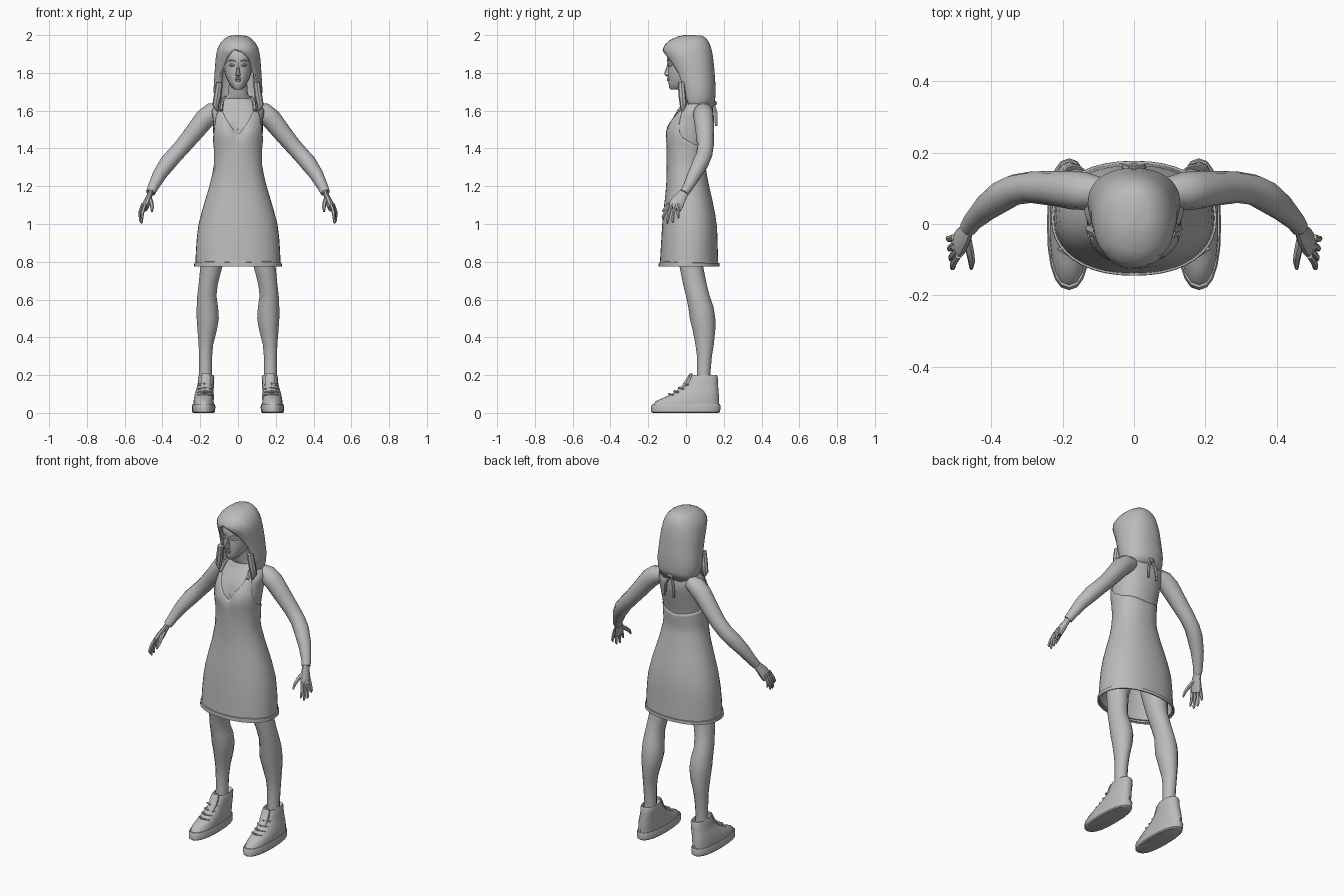
import bpy, bmesh, math
from mathutils import Vector

grey = bpy.data.materials.new("plain grey")
grey.diffuse_color = (0.5, 0.5, 0.5, 1)


def skin(name, rings, caps=(True, True), mirror=False, solid=0):
    """Join a list of closed point rings into one surface."""
    bm = bmesh.new()
    vs = [[bm.verts.new(p) for p in r] for r in rings]
    n = len(rings[0])
    for a, b in zip(vs, vs[1:]):
        for i in range(n):
            bm.faces.new((a[i], a[(i + 1) % n], b[(i + 1) % n], b[i]))
    if caps[0]:
        bm.faces.new(vs[0][::-1])
    if caps[1]:
        bm.faces.new(vs[-1])
    bmesh.ops.remove_doubles(bm, verts=bm.verts, dist=1e-5)
    bmesh.ops.recalc_face_normals(bm, faces=bm.faces)
    me = bpy.data.meshes.new(name)
    bm.to_mesh(me)
    bm.free()
    me.materials.append(grey)
    ob = bpy.data.objects.new(name, me)
    bpy.context.collection.objects.link(ob)
    if solid:
        m = ob.modifiers.new("thickness", 'SOLIDIFY')
        m.thickness, m.offset = solid, -1
    if mirror:
        ob.modifiers.new("mirror", 'MIRROR')
    return ob


def spow(v, e):
    return math.copysign(abs(v) ** e, v)


def oval(a, cx, rx, yf, yb, z, e=0.9):
    """Point on a flat oval; angle 0 faces the front."""
    return Vector((cx + rx * spow(math.sin(a), e),
                   (yf + yb) / 2 - (yb - yf) / 2 * spow(math.cos(a), e), z))


def angles(n):
    return [2 * math.pi * i / n for i in range(n)]


def loft(name, rows, n=16, e=0.9, **kw):
    """Rows of (z, centre x, half width, front y, back y)."""
    return skin(name, [[oval(a, cx, rx, yf, yb, z, e) for a in angles(n)]
                       for z, cx, rx, yf, yb in rows], **kw)


def tube(name, path, n=10, flat=1.0, **kw):
    """Round limb through (x, y, z, radius) points."""
    pts = [Vector(p[:3]) for p in path]
    rings = []
    for i, p in enumerate(pts):
        d = (pts[min(i + 1, len(pts) - 1)] - pts[max(i - 1, 0)]).normalized()
        u = d.cross(Vector((0, 1, 0))).normalized()
        v = d.cross(u)
        r = path[i][3]
        rings.append([p + u * r * flat * math.cos(a) + v * r * math.sin(a) for a in angles(n)])
    return skin(name, rings, **kw)


def sample(rows, z):
    """Interpolate a table whose first column rises."""
    if z <= rows[0][0]:
        return rows[0][1:]
    for a, b in zip(rows, rows[1:]):
        if z <= b[0]:
            f = (z - a[0]) / (b[0] - a[0])
            return [p + (q - p) * f for p, q in zip(a[1:], b[1:])]
    return rows[-1][1:]


# body profile: z, half width, front y, back y
BODY = [(0.78, .222, -.135, .167), (0.9, .217, -.128, .163), (1.0, .205, -.122, .16),
        (1.1, .178, -.112, .142), (1.2, .147, -.10, .118), (1.3, .124, -.098, .10),
        (1.4, .124, -.10, .105), (1.46, .13, -.112, .12), (1.5, .132, -.112, .13),
        (1.55, .132, -.085, .142), (1.6, .14, -.048, .145), (1.64, .115, -.018, .135),
        (1.665, .07, -.008, .12), (1.69, .052, -.02, .085), (1.75, .048, -.03, .075)]


def body(a, z, grow=0.0):
    rx, yf, yb = sample(BODY, z)
    p = oval(a, 0, rx + grow, yf - grow, yb + grow, z)
    if math.cos(a) > 0:  # hollow between the breasts
        p.y += .03 * math.exp(-((z - 1.5) / .06) ** 2 - (p.x / .035) ** 2)
    return p


# torso and neck
skin("torso", [[body(a, z) for a in angles(32)]
               for z in [1.3, 1.36, 1.4, 1.43, 1.46, 1.48, 1.5, 1.525, 1.55, 1.575, 1.6, 1.62, 1.64,
                         1.665, 1.69, 1.75]])

# halter dress: the top edge dips at the front, rises to the straps, and is low at the back
NECKLINE = [(0, 1.47), (.45, 1.56), (.68, 1.62), (.85, 1.6), (1.35, 1.46), (1.9, 1.42), (3.15, 1.395)]
hem_to_top = [0, .001, .03, .031, .12, .22, .33, .45, .56, .66, .74, .8, .84, .88, .91, .94, .97, 1]
rings = []
for t in hem_to_top:
    ring = []
    for a in angles(40):
        top = sample(NECKLINE, min(a, 2 * math.pi - a))[0]
        ring.append(body(a, .775 + t * (top - .775), .01 if t in (.001, .03) else .004))
    rings.append(ring)
skin("dress", rings, caps=(False, False), solid=.008)

# neck straps and tied ends
tube("neck_strap", [(.09, -.04, 1.6, .01), (.085, .0, 1.645, .009), (.07, .06, 1.672, .008),
                    (.04, .12, 1.665, .008), (0, .14, 1.645, .008)], 6, mirror=True)
tube("strap_knot", [(-.018, .148, 1.64, .008), (0, .15, 1.64, .014), (.018, .148, 1.64, .008)], 8)
tube("strap_end", [(.005, .148, 1.63, .006), (.025, .158, 1.59, .01), (.03, .16, 1.52, .008)], 6,
     flat=.7, mirror=True)

# arms
tube("arm", [(.09, .09, 1.605, .04), (.135, .092, 1.59, .053), (.175, .095, 1.558, .054),
             (.23, .10, 1.488, .049), (.29, .103, 1.415, .044), (.335, .096, 1.365, .043),
             (.37, .078, 1.325, .044), (.415, .045, 1.262, .037), (.45, .01, 1.195, .028),
             (.463, -.01, 1.165, .025)], 12, mirror=True)

# hands: palm, four fingers, thumb
tube("palm", [(.46, -.005, 1.175, .024), (.47, -.025, 1.145, .03), (.485, -.048, 1.11, .039),
              (.495, -.062, 1.082, .037)], 10, flat=.5, mirror=True)
for i, (y0, y1, z1) in enumerate([(-.09, -.122, 1.025), (-.073, -.098, 1.002),
                                  (-.055, -.07, 1.005), (-.037, -.04, 1.03)]):
    x = .492 + .004 * i
    tube("finger", [(x, y0, 1.105, .009), (x + .014, (y0 + y1) / 2 - .004, 1.06, .0095),
                    (x + .016, y1, z1 + .012, .008), (x + .013, y1, z1, .004)], 6, mirror=True)
tube("thumb", [(.468, -.035, 1.14, .012), (.46, -.075, 1.115, .012), (.455, -.105, 1.09, .01),
               (.456, -.125, 1.065, .005)], 6, mirror=True)

# legs
loft("leg", [(.16, .172, .035, .055, .13), (.22, .172, .034, .058, .13), (.3, .172, .036, .058, .137),
             (.36, .17, .039, .05, .147), (.44, .163, .053, .035, .155), (.5, .16, .06, .02, .155),
             (.56, .162, .058, .012, .146), (.62, .165, .052, 0, .125), (.68, .158, .052, -.015, .11),
             (.78, .14, .06, -.035, .09), (.88, .125, .072, -.05, .1), (1.0, .11, .08, -.06, .11)],
     14, e=1, mirror=True)

# shoes: sole, upper, tongue, laces
loft("sole", [(0, .182, .055, -.175, .172), (.006, .182, .061, -.184, .18), (.035, .182, .062, -.185, .184),
              (.046, .182, .058, -.178, .18)], 20, e=.85, mirror=True)
loft("shoe_upper", [(.04, .182, .055, -.175, .176), (.062, .182, .054, -.16, .176),
                    (.082, .18, .053, -.115, .175), (.105, .178, .05, -.065, .173),
                    (.13, .174, .046, -.028, .171), (.155, .17, .044, .0, .169),
                    (.19, .168, .043, .018, .168), (.2, .168, .039, .025, .163),
                    (.18, .17, .034, .05, .14)], 18, e=.85, mirror=True)
loft("shoe_tongue", [(.11, .175, .024, -.06, 0), (.15, .172, .026, -.018, .03), (.19, .17, .026, .008, .035),
                     (.208, .17, .02, .018, .035)], 10, mirror=True)
for y, z in [(-.09, .1), (-.062, .115), (-.036, .133), (-.012, .155)]:
    tube("lace", [(.142, y + .022, z - .006, .005), (.177, y, z, .006), (.212, y + .022, z - .006, .005)],
         6, mirror=True)

# head and face
loft("head", [(1.712, 0, .018, -.08, -.01), (1.722, 0, .032, -.09, .02), (1.745, 0, .048, -.092, .05),
              (1.768, 0, .06, -.094, .075), (1.79, 0, .068, -.095, .09), (1.82, 0, .074, -.095, .1),
              (1.845, 0, .077, -.094, .105), (1.87, 0, .078, -.101, .108), (1.91, 0, .075, -.095, .105),
              (1.95, 0, .055, -.06, .085), (1.965, 0, .02, -.02, .05)], 20, e=.95)
loft("nose", [(1.782, 0, .008, -.102, -.08), (1.79, 0, .014, -.114, -.08), (1.8, 0, .011, -.115, -.08),
              (1.83, 0, .007, -.103, -.08), (1.855, 0, .006, -.098, -.08)], 8)
for name, z, w in [("upper_lip", 1.77, .023), ("lower_lip", 1.761, .019)]:
    tube(name, [(-w, -.083, z, .002), (-w / 3, -.095, z, .006), (w / 3, -.095, z, .006),
                (w, -.083, z, .002)], 6)
tube("eye", [(.016, -.088, 1.839, .002), (.024, -.088, 1.841, .008), (.037, -.083, 1.842, .008),
             (.047, -.074, 1.841, .002)], 8, mirror=True)
tube("eyebrow", [(.014, -.098, 1.862, .003), (.035, -.09, 1.868, .004), (.053, -.076, 1.862, .002)],
     6, mirror=True)

# hair: a cap whose lower edge opens around the face, parted off centre
HAIR = [(1.59, .098, -.01, .135), (1.63, .12, -.03, .152), (1.7, .13, -.04, .158), (1.8, .124, -.068, .152),
        (1.87, .119, -.1, .145), (1.92, .112, -.125, .137), (1.95, .1, -.112, .128), (1.975, .08, -.085, .115),
        (1.992, .055, -.045, .095), (2.0, .03, -.01, .075), (2.001, .001, .03, .032)]
HAIRLINE = [(-3.15, 1.62), (-1.6, 1.6), (-1.12, 1.6), (-.95, 1.66), (-.8, 1.8), (-.5, 1.875), (-.15, 1.925),
            (.15, 1.91), (.5, 1.87), (.8, 1.79), (.95, 1.66), (1.12, 1.6), (1.6, 1.6), (3.15, 1.62)]
heights = [0, .004, .012, .03, .065, .12, .18, .27, .4, .55, .7, .85, 1]
rings = []
for t in heights:
    ring = []
    for a in angles(48):
        low = sample(HAIRLINE, a if a <= math.pi else a - 2 * math.pi)[0]
        z = 2.0 - t ** .85 * (2.0 - low)
        z += .001 * (t == 0)
        ring.append(oval(a, 0, *sample(HAIR, z), z))
    rings.append(ring)
skin("hair", rings, caps=(True, False), solid=.022)

# front locks falling on the shoulders
tube("hair_lock", [(.098, -.025, 1.75, .018), (.108, -.02, 1.68, .02), (.118, -.015, 1.63, .018),
                   (.108, -.02, 1.595, .004)], 8, mirror=True)

bpy.ops.object.select_all(action='SELECT')
bpy.context.view_layer.objects.active = bpy.data.objects["torso"]
bpy.ops.object.shade_smooth_by_angle(angle=math.radians(40))
